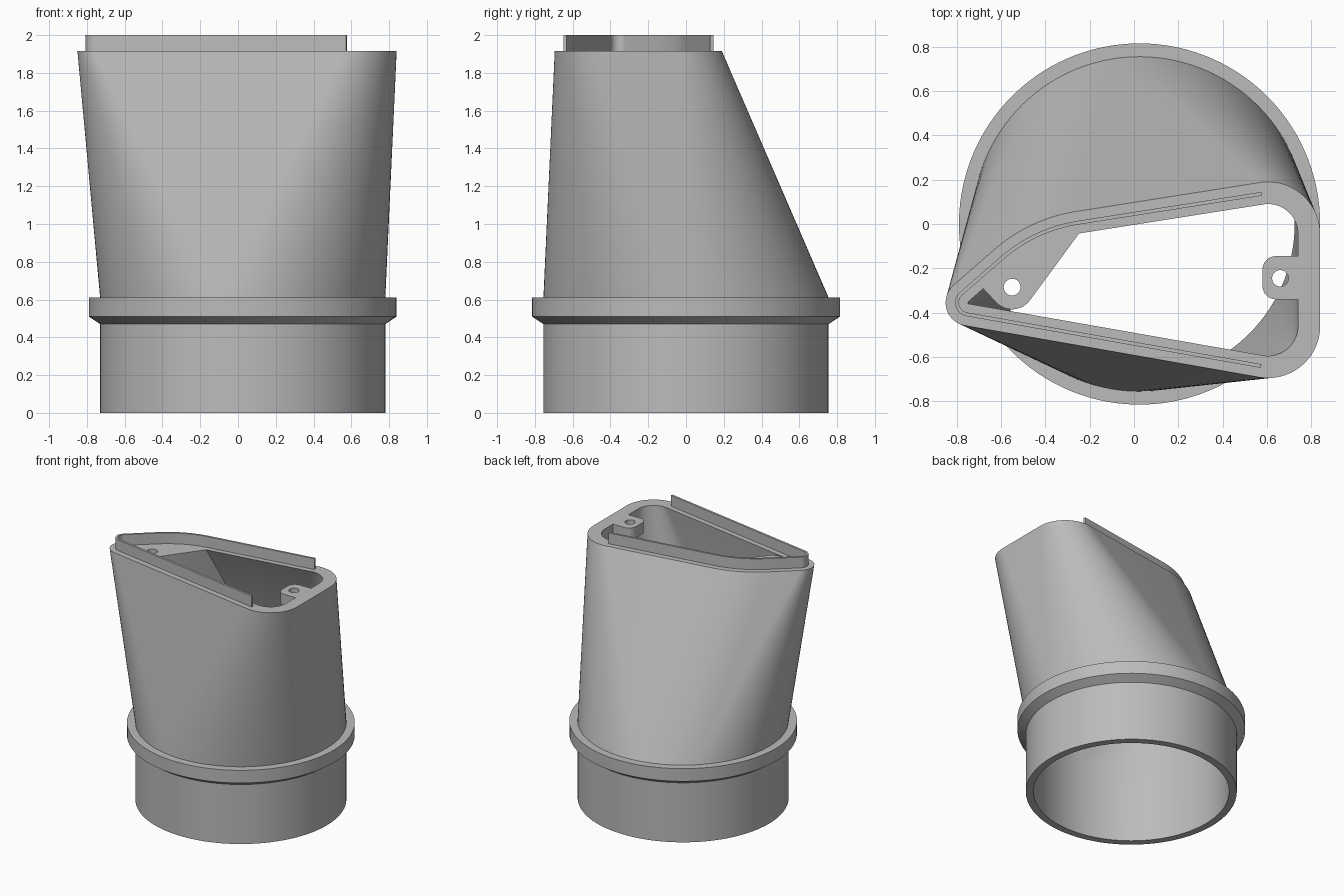
import bpy, bmesh
from math import radians, degrees, atan2, acos, cos, sin, ceil, pi
from mathutils import Vector

cube = bpy.data.objects.get("Cube")
if cube:
    bpy.data.objects.remove(cube, do_unlink=True)

grey = bpy.data.materials.new("plain grey")
grey.use_nodes = True
COLOUR = (0.5, 0.5, 0.5, 1)
grey.diffuse_color = COLOUR
grey.node_tree.nodes["Principled BSDF"].inputs["Base Color"].default_value = COLOUR

# Main dimensions
AXIS = Vector((0.025, 0))
TUBE, BORE, COLLAR = 0.755, 0.70, 0.815
SEAT, RIM, TOP = 0.61, 1.915, 2.0
WALL = 0.1

# Corner circles of the rim outline, counter-clockwise: centre and radius
FRONT_RIGHT = (Vector((0.605, -0.46)), 0.235)
BACK_RIGHT = (Vector((0.605, -0.045)), 0.235)
BACK_LEFT = (Vector((-0.15, -0.665)), 0.73)
TIP = (Vector((-0.745, -0.355)), 0.105)
CORNERS = [FRONT_RIGHT, BACK_RIGHT, BACK_LEFT, TIP]


def direction(a):
    return Vector((cos(a), sin(a)))


def tangent(c1, c2):
    """Outward normal angle of the straight edge joining two corner circles."""
    d = c2[0] - c1[0]
    return (atan2(d.y, d.x) - acos((c1[1] - c2[1]) / d.length)) % (2 * pi)


def corner_arc(i):
    """Angles sampled round one corner, each paired with its circle."""
    c = CORNERS[i]
    start = tangent(CORNERS[i - 1], c)
    span = (tangent(c, CORNERS[(i + 1) % 4]) - start) % (2 * pi)
    n = ceil(degrees(span) / 3)
    return [(start + span * k / n, c) for k in range(n + 1)]


def rim_point(sample, inset):
    a, (centre, r) = sample
    return centre + direction(a) * (r - inset)


def circle_point(sample, r):
    return AXIS + direction(sample[0]) * r


def arc(centre, r, start, end, n):
    return [Vector(centre) + direction(radians(start + (end - start) * k / n)) * r
            for k in range(n + 1)]


def finish(name, bm):
    bmesh.ops.remove_doubles(bm, verts=bm.verts, dist=0.0001)
    bmesh.ops.recalc_face_normals(bm, faces=bm.faces)
    mesh = bpy.data.meshes.new(name)
    bm.to_mesh(mesh)
    bm.free()
    mesh.materials.append(grey)
    mesh.shade_smooth()
    mesh.set_sharp_from_angle(angle=radians(30))
    obj = bpy.data.objects.new(name, mesh)
    bpy.context.collection.objects.link(obj)


def add_ring(bm, points, z):
    return [bm.verts.new((p.x, p.y, z)) for p in points]


def bridge(bm, a, b):
    for i in range(len(a)):
        j = (i + 1) % len(a)
        bm.faces.new((a[i], a[j], b[j], b[i]))


def pierced_block(name, top, bottom, z_low, hole):
    """Block between two outlines with a round hole right through."""
    bm = bmesh.new()
    levels = []
    for outline, z in ((bottom, z_low), (top, RIM)):
        levels.append([add_ring(bm, outline, z), add_ring(bm, hole, z)])
    for low, high in zip(*levels):
        bridge(bm, low, high)
    for loops in levels:
        edges = [bm.edges.get((ring[i - 1], ring[i]))
                 for ring in loops for i in range(len(ring))]
        bmesh.ops.triangle_fill(bm, edges=edges, use_beauty=True)
    finish(name, bm)


# Adapter body: round socket and collar lofted into the slanted rim, hollow
samples = [s for i in range(4) for s in corner_arc(i)]
bm = bmesh.new()


def round_ring(r, z):
    return add_ring(bm, [circle_point(s, r) for s in samples], z)


rings = [round_ring(r, z) for r, z in
         ((BORE, SEAT), (BORE, 0), (TUBE, 0), (TUBE, 0.47),
          (COLLAR, 0.51), (COLLAR, SEAT), (TUBE, SEAT))]
rings += [add_ring(bm, [rim_point(s, inset) for s in samples], RIM)
          for inset in (0, WALL)]
for k in range(len(rings)):
    bridge(bm, rings[k - 1], rings[k])
finish("adapter_body", bm)

# Thin locating lip standing on the rim, open on the right side
path = [corner_arc(1)[-1]] + corner_arc(2) + corner_arc(3) + [corner_arc(0)[0]]
loop = [rim_point(s, 0.043) for s in path] + [rim_point(s, 0.06) for s in reversed(path)]
bm = bmesh.new()
low, high = add_ring(bm, loop, RIM), add_ring(bm, loop, TOP)
bridge(bm, low, high)
for ring in (low, high):
    n = len(ring)
    for i in range(n // 2 - 1):
        bm.faces.new((ring[i], ring[i + 1], ring[n - 2 - i], ring[n - 1 - i]))
finish("locating_lip", bm)

# Left screw boss, following the inner wall down
DEPTH = 0.35
t = DEPTH / (RIM - SEAT)
wall = corner_arc(2)
wall_top = [rim_point(s, WALL) for s in wall]
wall_low = [rim_point(s, WALL).lerp(circle_point(s, BORE), t) for s in wall]
tip_top = rim_point(corner_arc(3)[0], WALL)
tip_low = tip_top.lerp(circle_point(corner_arc(3)[0], BORE), t)
wall_top.append(wall_top[-1].lerp(tip_top, 0.63))
wall_low.append(wall_low[-1].lerp(tip_low, 0.63))
screw = (-0.55, -0.285)
nose = arc(screw, 0.1, 225, 324, 12)
pierced_block("left_screw_boss", wall_top + nose, wall_low + nose,
              RIM - DEPTH, arc(screw, 0.038, 0, 345, 23))

# Right screw tab with rounded inner corners
tab = [Vector((0.74, -0.34)), Vector((0.74, -0.145))]
tab += arc((0.64, -0.205), 0.06, 90, 180, 8) + arc((0.64, -0.28), 0.06, 180, 270, 8)
pierced_block("right_screw_tab", tab, tab, RIM - 0.09,
              arc((0.66, -0.245), 0.037, 0, 345, 23))
